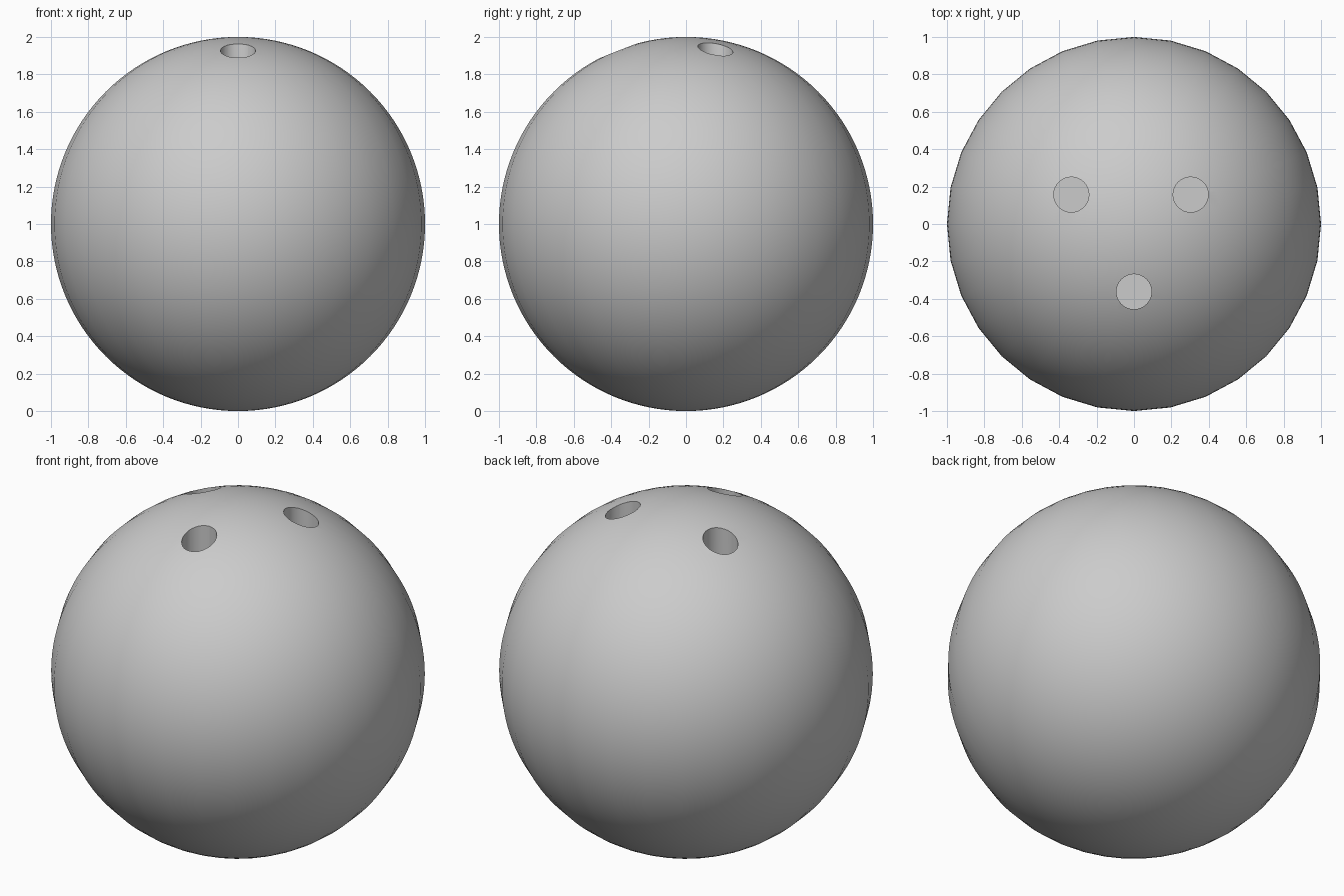
import bpy
import math

if "Cube" in bpy.data.objects:
    bpy.data.objects.remove(bpy.data.objects["Cube"])

# Ball: 32 segments around, finely stepped from pole to pole
bpy.ops.mesh.primitive_uv_sphere_add(segments=32, ring_count=64, radius=1, location=(0, 0, 1))
ball = bpy.context.object
ball.name = "ball"

# Three vertical finger holes
HOLE_RADIUS, HOLE_BOTTOM, HOLE_TOP = 0.094, 1.4, 2.2
holes = {
    "left_finger_hole": (-0.335, 0.157),
    "right_finger_hole": (0.303, 0.157),
    "thumb_hole": (0, -0.362),
}
for name, (x, y) in holes.items():
    bpy.ops.mesh.primitive_cylinder_add(
        vertices=32, radius=HOLE_RADIUS, depth=HOLE_TOP - HOLE_BOTTOM,
        location=(x, y, (HOLE_TOP + HOLE_BOTTOM) / 2))
    cutter = bpy.context.object
    cutter.name = name + "_cutter"
    cutter.hide_render = True
    cutter.display_type = 'WIRE'
    cut = ball.modifiers.new(name, 'BOOLEAN')
    cut.operation = 'DIFFERENCE'
    cut.solver = 'EXACT'
    cut.object = cutter

# Bake the holes, then smooth the ball but keep the rims crisp
bpy.ops.object.select_all(action='DESELECT')
ball.select_set(True)
bpy.context.view_layer.objects.active = ball
for name in holes:
    bpy.ops.object.modifier_apply(modifier=name)
for name in holes:
    bpy.data.objects.remove(bpy.data.objects[name + "_cutter"])
bpy.ops.object.shade_smooth_by_angle(angle=math.radians(30))
